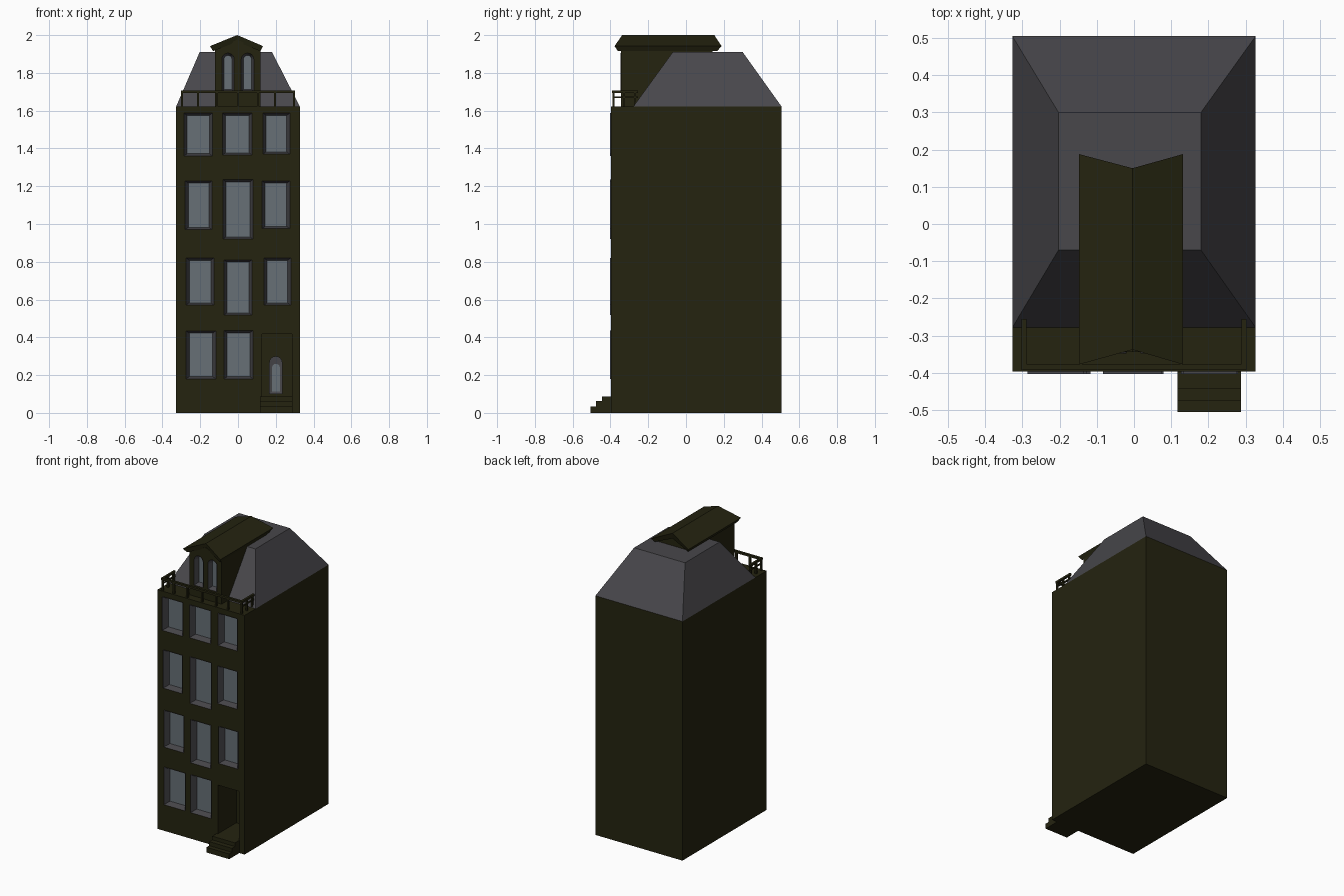
import bpy, bmesh, math

if "Cube" in bpy.data.objects:
    bpy.data.objects.remove(bpy.data.objects["Cube"])


def material(name, rgb):
    m = bpy.data.materials.new(name)
    m.diffuse_color = (*rgb, 1)
    m.use_nodes = True
    m.node_tree.nodes["Principled BSDF"].inputs["Base Color"].default_value = m.diffuse_color
    return m


BRICK = material("dark_olive", (0.018, 0.017, 0.005))
GREY = material("slate_grey", (0.065, 0.063, 0.070))
GLASS = material("pale_glass", (0.135, 0.160, 0.180))


def make(name, verts, faces, mats, indices=None, fix=True):
    me = bpy.data.meshes.new(name)
    me.from_pydata(verts, [], faces)
    for m in mats:
        me.materials.append(m)
    if indices:
        for p, i in zip(me.polygons, indices):
            p.material_index = i
    if fix:
        bm = bmesh.new()
        bm.from_mesh(me)
        bmesh.ops.recalc_face_normals(bm, faces=bm.faces)
        bm.to_mesh(me)
        bm.free()
    ob = bpy.data.objects.new(name, me)
    bpy.context.collection.objects.link(ob)
    return ob


def prisms(name, outlines, mat):
    """Extrude (x, z) outlines along y; each entry is (outline, y0, y1)."""
    verts, faces = [], []
    for pts, y0, y1 in outlines:
        b, n = len(verts), len(pts)
        verts += [(x, y0, z) for x, z in pts] + [(x, y1, z) for x, z in pts]
        faces += [tuple(range(b, b + n)), tuple(range(b + 2 * n - 1, b + n - 1, -1))]
        faces += [(b + i, b + n + i, b + n + (i + 1) % n, b + (i + 1) % n) for i in range(n)]
    return make(name, verts, faces, [mat])


def rect(x0, x1, z0, z1):
    return [(x0, z0), (x1, z0), (x1, z1), (x0, z1)]


def arch(x0, x1, z0, z1, n=8):
    r, c = (x1 - x0) / 2, (x0 + x1) / 2
    return [(x0, z0), (x1, z0)] + [
        (c + r * math.cos(math.pi * i / n), z1 - r + r * math.sin(math.pi * i / n))
        for i in range(n + 1)]


def box(name, x0, x1, y0, y1, z0, z1, mat):
    return prisms(name, [(rect(x0, x1, z0, z1), y0, y1)], mat)


def cut(ob, outlines):
    cutter = prisms("cutter", outlines, BRICK)
    cutter.hide_render = True
    mod = ob.modifiers.new("openings", "BOOLEAN")
    mod.object, mod.operation, mod.solver = cutter, "DIFFERENCE", "EXACT"
    bpy.context.view_layer.objects.active = ob
    bpy.ops.object.modifier_apply(modifier=mod.name)
    bpy.data.objects.remove(cutter)


def window(name, outer, inner, wall, front, back):
    """Grey lip and splayed reveal around a recessed pane."""
    n = len(outer)
    verts = [(x, y, z) for pts, y in ((outer, wall), (outer, front), (inner, back)) for x, z in pts]
    faces = [(k + i, k + (i + 1) % n, k + n + (i + 1) % n, k + n + i)
             for k in (0, n) for i in range(n)]
    faces.append(tuple(range(2 * n, 3 * n)))
    return make(name, verts, faces, [GREY, GLASS], [0] * (2 * n) + [1], fix=False)


W, FRONT, BACK, TOP = 0.327, -0.397, 0.505, 1.623

# house walls, with window and door openings
walls = box("house_walls", -W, W, FRONT, BACK, 0, TOP, BRICK)
rows = [  # x0, x1, z0, z1
    (-0.287, -0.135, 1.36, 1.587), (-0.083, 0.075, 1.365, 1.587), (0.132, 0.275, 1.37, 1.587),
    (-0.28, -0.137, 0.97, 1.228), (-0.08, 0.08, 0.92, 1.235), (0.127, 0.275, 0.975, 1.228),
    (-0.275, -0.127, 0.571, 0.82), (-0.074, 0.074, 0.518, 0.81), (0.137, 0.28, 0.57, 0.82),
    (-0.275, -0.117, 0.18, 0.434), (-0.074, 0.08, 0.18, 0.436)]
DOOR_Y = -0.2
door = rect(0.127, 0.286, 0.087, 0.418)
cut(walls, [(rect(*r), -0.5, -0.357) for r in rows] + [(door, -0.5, DOOR_Y)])

# facade windows
for i, (x0, x1, z0, z1) in enumerate(rows):
    window(f"facade_window_{i + 1}", rect(x0, x1, z0, z1),
           rect(x0 + 0.017, x1 - 0.017, z0 + 0.012, z1 - 0.012), FRONT, -0.403, -0.36)

# arched door light
window("door_light", arch(0.165, 0.235, 0.10, 0.30), arch(0.18, 0.222, 0.112, 0.26),
       DOOR_Y, DOOR_Y - 0.009, DOOR_Y - 0.004)

# door steps
for i, (y, z) in enumerate([(-0.506, 0.035), (-0.476, 0.062), (-0.444, 0.087)]):
    box(f"door_step_{i + 1}", 0.117, 0.288, y, FRONT, (0, 0.035, 0.062)[i], z, BRICK)

# hipped roof with flat top
base = [(-W, -0.278), (W, -0.278), (W, BACK), (-W, BACK)]
top = [(-0.203, -0.07), (0.18, -0.07), (0.18, 0.30), (-0.203, 0.30)]
make("main_roof", [(x, y, TOP) for x, y in base] + [(x, y, 1.91) for x, y in top],
     [(i, (i + 1) % 4, 4 + (i + 1) % 4, 4 + i) for i in range(4)] + [(4, 5, 6, 7)],
     [GREY], fix=False)

# dormer with two arched windows
DF = -0.344
dormer = prisms("dormer_walls", [([(-0.122, TOP), (0.118, TOP), (0.118, 1.93),
                                   (-0.004, 1.975), (-0.122, 1.93)], DF, 0.14)], BRICK)
lights = [(-0.086, -0.02, 1.70, 1.905), (0.017, 0.084, 1.70, 1.905)]
cut(dormer, [(arch(*l), -0.5, DF + 0.033) for l in lights])
for i, (x0, x1, z0, z1) in enumerate(lights):
    window(f"dormer_window_{i + 1}", arch(x0, x1, z0, z1),
           arch(x0 + 0.012, x1 - 0.012, z0 + 0.012, z1 - 0.012), DF, DF - 0.004, DF + 0.03)

# dormer roof, ridge shorter than the eaves
section = [(-0.148, 1.942, -0.378, 0.188), (-0.004, 2.0, -0.338, 0.150),
           (0.132, 1.942, -0.378, 0.188), (0.118, 1.915, -0.36, 0.165),
           (-0.004, 1.965, -0.338, 0.150), (-0.132, 1.915, -0.36, 0.165)]
rv = [(x, a, z) for x, z, a, b in section] + [(x, b, z) for x, z, a, b in section]
rf = [(i, (i + 1) % 6, 6 + (i + 1) % 6, 6 + i) for i in range(6)]
rf += [(0, 1, 4, 5), (1, 2, 3, 4), (6, 7, 10, 11), (7, 8, 9, 10)]
make("dormer_roof", rv, rf, [BRICK])

# balcony railing: posts and rails
P = 0.006
for i, x in enumerate([-0.296, -0.212, -0.111, 0, 0.106, 0.196, 0.296]):
    box(f"railing_post_{i + 1}", x - P, x + P, -0.39, -0.378, TOP, 1.70, BRICK)
box("railing_front", -0.303, 0.303, -0.392, -0.376, 1.694, 1.708, BRICK)
for side, x in (("left", -0.296), ("right", 0.296)):
    box(f"railing_{side}", x - 0.007, x + 0.007, -0.376, -0.255, 1.694, 1.708, BRICK)
    box(f"railing_{side}_lower", x - 0.004, x + 0.004, -0.378, -0.255, 1.666, 1.674, BRICK)
    for j, y in enumerate([-0.328, -0.27]):
        box(f"railing_{side}_post_{j + 1}", x - P, x + P, y - P, y + P, TOP, 1.70, BRICK)
